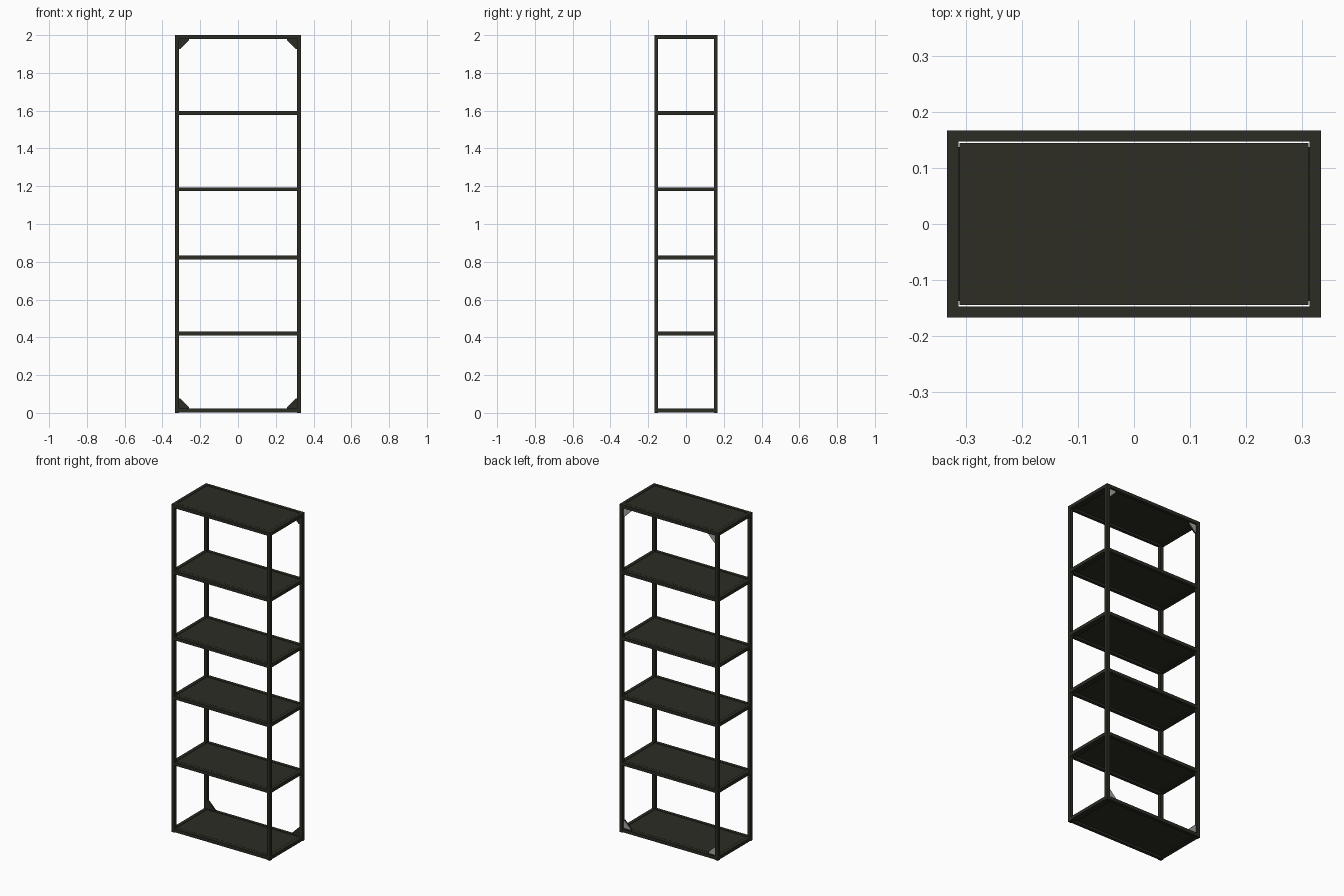
import bpy, bmesh

if "Cube" in bpy.data.objects:
    bpy.data.objects.remove(bpy.data.objects["Cube"])

def material(name, rgb):
    m = bpy.data.materials.new(name)
    m.diffuse_color = (*rgb, 1)
    m.use_nodes = True
    m.node_tree.nodes["Principled BSDF"].inputs["Base Color"].default_value = m.diffuse_color
    return m

FRAME = material("dark olive frame", (0.024, 0.025, 0.017))
PANEL = material("dark olive panel", (0.026, 0.026, 0.018))
GREY = material("bare steel grey", (0.36, 0.36, 0.35))

def finish(name, bm, mat):
    bmesh.ops.recalc_face_normals(bm, faces=bm.faces)
    me = bpy.data.meshes.new(name)
    bm.to_mesh(me)
    bm.free()
    me.materials.append(mat)
    ob = bpy.data.objects.new(name, me)
    bpy.context.collection.objects.link(ob)
    return ob

def box(name, x, y, z, mat):
    """Box from (min, max) ranges on each axis."""
    bm = bmesh.new()
    bmesh.ops.create_cube(bm, size=1)
    for v in bm.verts:
        v.co = [r[0] if c < 0 else r[1] for c, r in zip(v.co, (x, y, z))]
    return finish(name, bm, mat)

def plate(name, pts, y0, y1, mat):
    """Flat xz outline extruded along y."""
    bm = bmesh.new()
    f = bm.faces.new([bm.verts.new((px, y0, pz)) for px, pz in pts])
    out = bmesh.ops.extrude_face_region(bm, geom=[f])
    for g in out["geom"]:
        if isinstance(g, bmesh.types.BMVert):
            g.co.y = y1
    return finish(name, bm, mat)

def span(s, a, b):
    return tuple(sorted((s * a, s * b)))

W, D, T = 0.333, 0.167, 0.02          # half width, half depth, tube size
XI, YI = W - T, D - T                 # inner edges
SHELF_TOPS = (0.023, 0.430, 0.833, 1.194, 1.597, 2.0)

# corner posts
for sx in (-1, 1):
    for sy in (-1, 1):
        box("corner_post", span(sx, XI, W), span(sy, YI, D), (0, 2), FRAME)

# shelves: rails, thin panel with a slim gap, and side support strips
for top in SHELF_TOPS:
    z = (top - T, top)
    for s in (-1, 1):
        box("long_rail", (-XI, XI), span(s, YI, D), z, FRAME)
        box("side_rail", span(s, XI, W), (-YI, YI), z, FRAME)
        box("support_strip", span(s, XI - 0.02, XI), (-YI + 0.01, YI - 0.01),
            (top - 0.016, top - 0.010), FRAME)
    box("shelf_panel", (-XI + 0.002, XI - 0.002), (-YI + 0.003, YI - 0.003),
        (top - 0.010, top - 0.001), PANEL)

# corner brackets at the back: dark front plate, grey rear face
for sx in (-1, 1):
    for base, sz in ((0.023, 1), (2.0 - T, -1)):
        def outline(m, size):
            return [(sx * (XI - a), base + sz * b) for a, b in
                    ((m, m), (size, m), (size, m + 0.008), (m + 0.008, size), (m, size))]
        plate("corner_bracket", outline(0, 0.053), 0.150, 0.157, FRAME)
        plate("bracket_rear_face", outline(0.003, 0.048), 0.157, 0.159, GREY)
